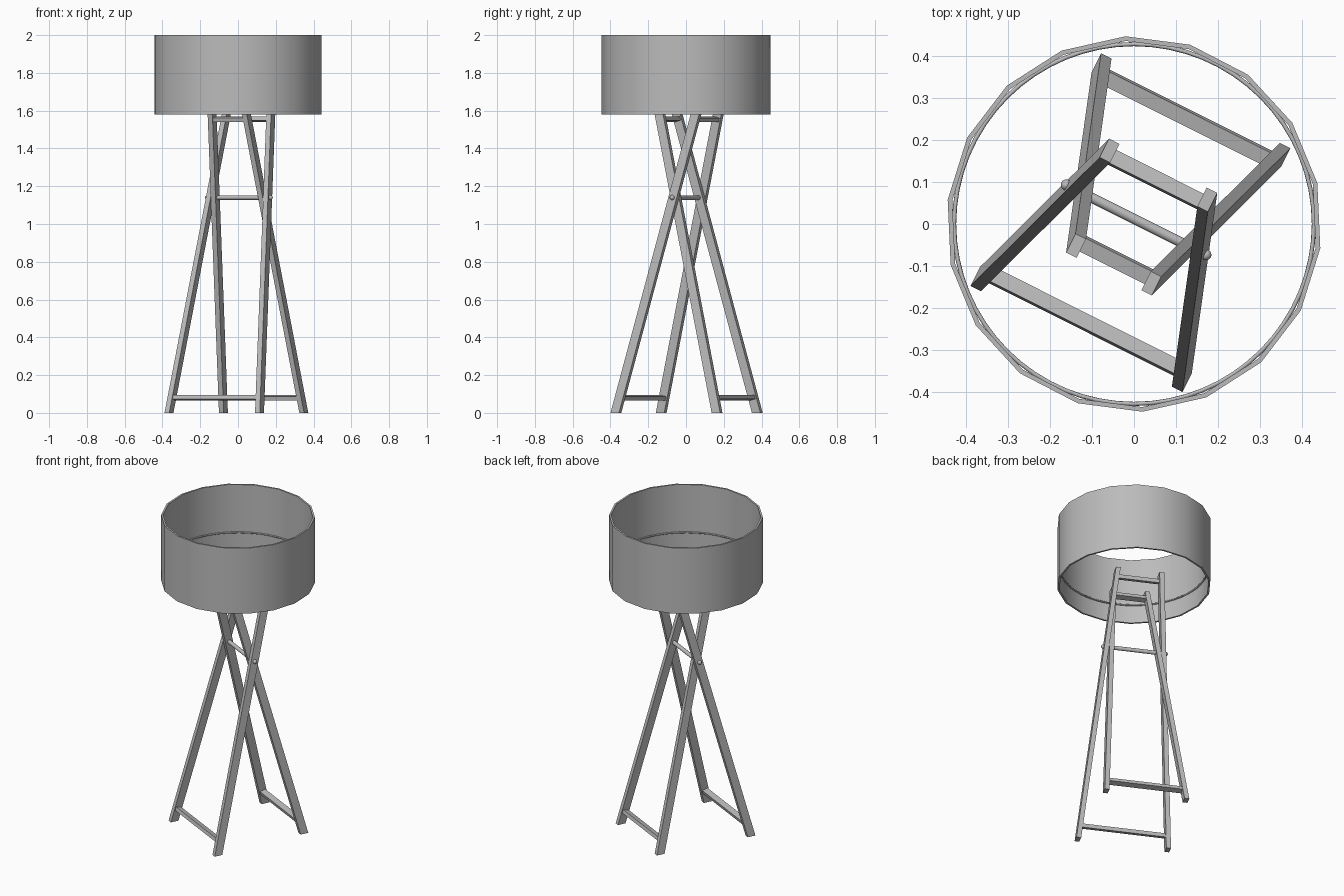
import bpy
import bmesh
import math
from mathutils import Matrix, Vector

cube = bpy.data.objects.get("Cube")
if cube:
    bpy.data.objects.remove(cube, do_unlink=True)

grey = bpy.data.materials.new("plain_grey")
grey.use_nodes = True
grey.diffuse_color = (0.5, 0.5, 0.5, 1)
grey.node_tree.nodes["Principled BSDF"].inputs["Base Color"].default_value = (0.5, 0.5, 0.5, 1)

# The stand is turned about z relative to the world axes
TURN = Matrix.Rotation(math.radians(-26.6), 4, "Z")
V_MID = 0.011
LEG_TOP = 1.6
FOOT_V, TOP_V = -0.292, 0.119


def finish(name, bm, smooth=False, matrix=TURN):
    bmesh.ops.recalc_face_normals(bm, faces=bm.faces[:])
    mesh = bpy.data.meshes.new(name)
    bm.to_mesh(mesh)
    bm.free()
    mesh.materials.append(grey)
    obj = bpy.data.objects.new(name, mesh)
    bpy.context.collection.objects.link(obj)
    obj.matrix_world = matrix
    if smooth:
        bpy.ops.object.select_all(action="DESELECT")
        obj.select_set(True)
        bpy.context.view_layer.objects.active = obj
        bpy.ops.object.shade_smooth_by_angle(angle=math.radians(35))
    return obj


def leg(name, foot, top):
    """Slanted bar with level cut ends."""
    bm = bmesh.new()
    bmesh.ops.create_cube(bm, size=1)
    for v in bm.verts:
        end = top if v.co.z > 0 else foot
        v.co = Vector((v.co.x * 0.028, v.co.y * 0.05, 0)) + end
    finish(name, bm)


def rung(name, length, v, z, tilt):
    """Flat bar tilted square to its legs."""
    bm = bmesh.new()
    bmesh.ops.create_cube(bm, size=1)
    bmesh.ops.scale(bm, vec=(length, 0.036, 0.022), verts=bm.verts[:])
    bmesh.ops.rotate(bm, matrix=Matrix.Rotation(tilt, 3, "X"), verts=bm.verts[:])
    bmesh.ops.translate(bm, vec=(0, v, z), verts=bm.verts[:])
    finish(name, bm)


# Two crossing leg frames, the rear one nested inside the front one
for frame, lean, foot_u, top_u in (("front", 1, 0.268, 0.13), ("back", -1, 0.238, 0.1)):
    for side, s in (("left", 1), ("right", -1)):
        leg(f"{frame}_{side}_leg",
            Vector((s * foot_u, V_MID + lean * FOOT_V, 0)),
            Vector((s * top_u, V_MID + lean * TOP_V, LEG_TOP)))
    tilt = -lean * math.atan2(TOP_V - FOOT_V, LEG_TOP)
    for level, z in (("lower", 0.08), ("upper", 1.555)):
        t = z / LEG_TOP
        half = foot_u + (top_u - foot_u) * t
        v = V_MID + lean * (FOOT_V + (TOP_V - FOOT_V) * t)
        rung(f"{frame}_{level}_rung", 2 * half - 0.02, v, z, tilt)

# Pivot rod with rounded ends through the crossing point
bm = bmesh.new()
across = Matrix.Translation((0, V_MID, 1.14)) @ Matrix.Rotation(math.pi / 2, 4, "Y")
bmesh.ops.create_cone(bm, segments=16, radius1=0.012, radius2=0.012, depth=0.372,
                      cap_ends=True, matrix=across)
for s in (1, -1):
    bmesh.ops.create_uvsphere(bm, u_segments=16, v_segments=8, radius=0.013,
                              matrix=Matrix.Translation((s * 0.186, V_MID, 1.14)))
finish("pivot_rod", bm, smooth=True)

# Open drum shade: thin wall swept round as a faceted tube
bm = bmesh.new()
SIDES = 18
loops = []
for radius, z in ((0.447, 1.58), (0.447, 2), (0.436, 2), (0.436, 1.58)):
    loops.append([bm.verts.new((radius * math.cos(a), radius * math.sin(a), z))
                  for a in (math.radians(12.6) + math.tau * i / SIDES for i in range(SIDES))])
for k in range(4):
    a, b = loops[k], loops[(k + 1) % 4]
    for i in range(SIDES):
        j = (i + 1) % SIDES
        bm.faces.new((a[i], a[j], b[j], b[i]))
finish("lamp_shade", bm, smooth=True, matrix=Matrix())

# Thin support ring inside the shade
bpy.ops.mesh.primitive_torus_add(major_segments=64, minor_segments=8, major_radius=0.428,
                                 minor_radius=0.005, location=(0, 0, 1.695))
ring = bpy.context.object
ring.name = "shade_ring"
ring.data.materials.append(grey)
bpy.ops.object.shade_smooth_by_angle(angle=math.radians(60))
